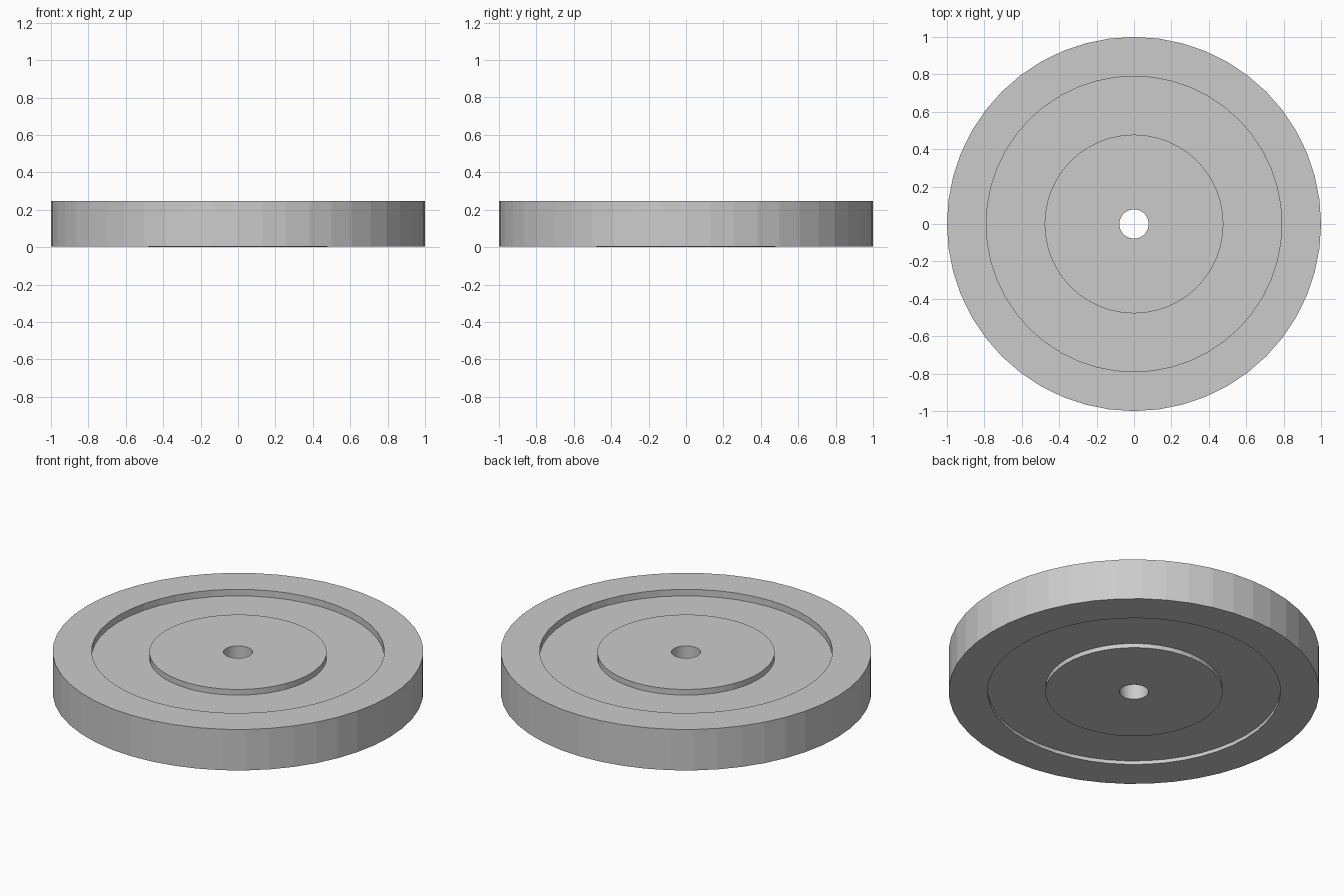
import bpy, bmesh, math

if "Cube" in bpy.data.objects:
    bpy.data.objects.remove(bpy.data.objects["Cube"])

SIDES = 48


def ring(name, r_in, r_out, z0, z1):
    """Flat-shaded closed ring with a rectangular cross-section."""
    bm = bmesh.new()
    profile = [(r_in, z0), (r_out, z0), (r_out, z1), (r_in, z1)]
    loops = []
    for i in range(SIDES):
        a = 2 * math.pi * i / SIDES
        loops.append([bm.verts.new((r * math.cos(a), r * math.sin(a), z)) for r, z in profile])
    for i in range(SIDES):
        a, b = loops[i], loops[(i + 1) % SIDES]
        for k in range(4):
            n = (k + 1) % 4
            bm.faces.new((a[k], b[k], b[n], a[n]))
    bmesh.ops.recalc_face_normals(bm, faces=bm.faces)
    mesh = bpy.data.meshes.new(name)
    bm.to_mesh(mesh)
    bm.free()
    obj = bpy.data.objects.new(name, mesh)
    bpy.context.collection.objects.link(obj)
    return obj


# Thick outer rim
ring("outer_rim", 0.79, 1.0, 0.004, 0.248)
# Thinner web, recessed on both faces
ring("web", 0.478, 0.79, 0.026, 0.209)
# Raised hub with the axle hole, sitting slightly lower than the rim
ring("hub", 0.078, 0.478, 0.0, 0.243)
